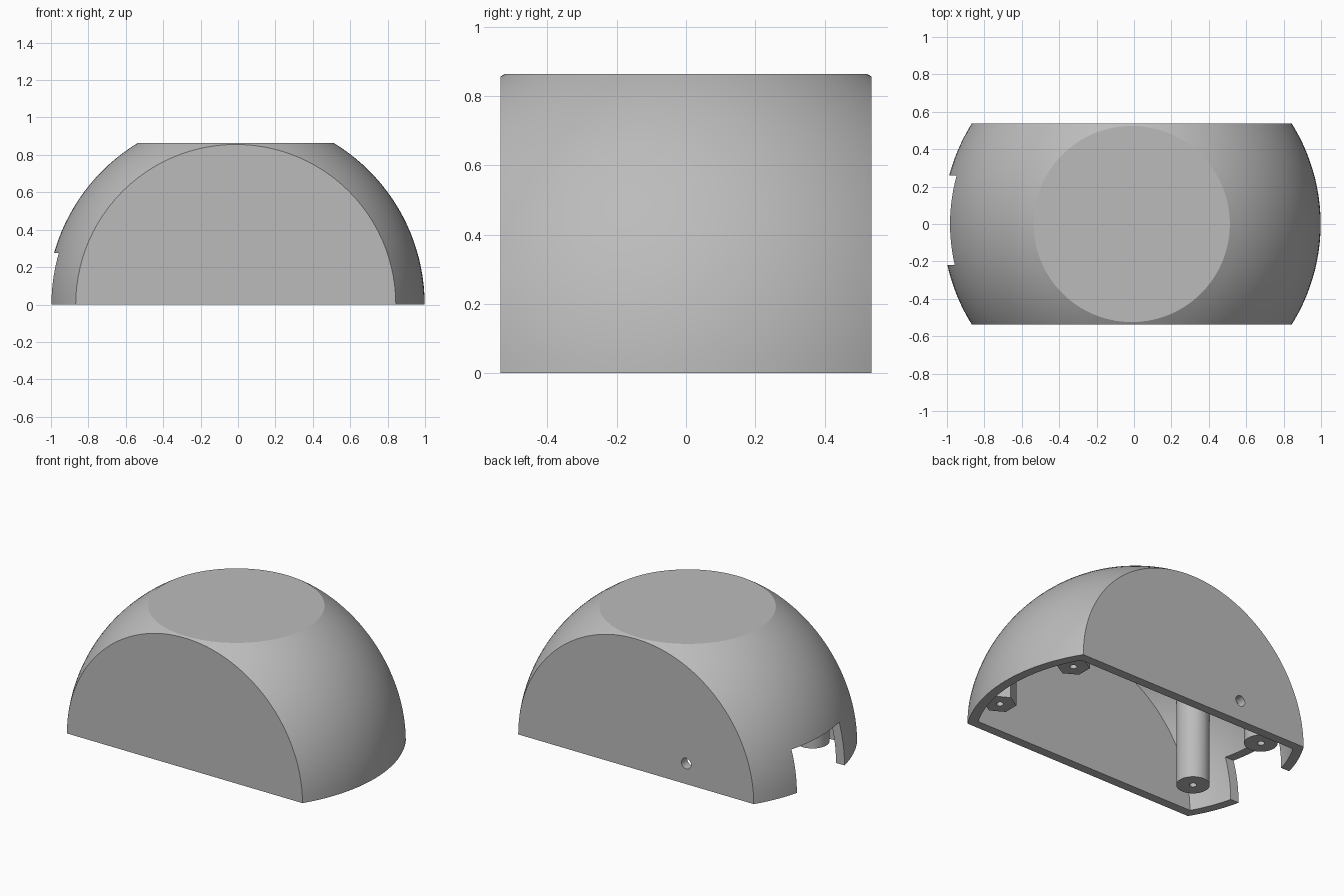
import bpy
from mathutils import Vector

if "Cube" in bpy.data.objects:
    bpy.data.objects.remove(bpy.data.objects["Cube"])

CX = -0.012          # dome centre along x
R, WALL = 1.01, 0.06
HALF_Y, TOP = 0.536, 0.863

grey = bpy.data.materials.new("plain grey")
grey.use_nodes = True
colour = (0.5, 0.5, 0.5, 1)
grey.diffuse_color = colour
grey.node_tree.nodes["Principled BSDF"].inputs["Base Color"].default_value = colour


def finish(name):
    ob = bpy.context.object
    ob.name = name
    ob.data.materials.append(grey)
    return ob


def box(name, low, high):
    low, high = Vector(low), Vector(high)
    bpy.ops.mesh.primitive_cube_add(size=1, location=(low + high) / 2)
    ob = finish(name)
    ob.scale = high - low
    return ob


def cylinder(name, radius, depth, location, sides=32, rotation=(0, 0, 0)):
    bpy.ops.mesh.primitive_cylinder_add(vertices=sides, radius=radius, depth=depth,
                                        location=location, rotation=rotation)
    return finish(name)


def combine(ob, tool, operation):
    mod = ob.modifiers.new(operation, 'BOOLEAN')
    mod.operation, mod.object, mod.solver = operation, tool, 'EXACT'
    bpy.context.view_layer.objects.active = ob
    bpy.ops.object.modifier_apply(modifier=mod.name)
    bpy.data.objects.remove(tool)


def cut_dome(name, inset, floor):
    """Sphere sliced flat at the front, back, top and bottom."""
    bpy.ops.mesh.primitive_uv_sphere_add(segments=128, ring_count=64,
                                         radius=R - inset, location=(CX, 0, 0))
    ob = finish(name)
    y = HALF_Y - inset
    combine(ob, box("slice", (-2, -y, floor), (2, y, TOP - inset)), 'INTERSECT')
    return ob


def smooth(ob):
    bpy.ops.object.select_all(action='DESELECT')
    ob.select_set(True)
    bpy.context.view_layer.objects.active = ob
    bpy.ops.object.shade_smooth_by_angle(angle=0.4)


# Hollow dome, open underneath
shell = cut_dome("dome_shell", 0, 0)
combine(shell, cut_dome("cavity", WALL, -0.2), 'DIFFERENCE')

# Opening on the right side and cable hole in the back wall
combine(shell, box("side_opening", (-1.3, -0.22, -0.1), (-0.7, 0.26, 0.275)), 'DIFFERENCE')
combine(shell, cylinder("cable_hole", 0.035, 0.3, (-0.377, HALF_Y, 0.135),
                        rotation=(1.5708, 0, 0)), 'DIFFERENCE')
smooth(shell)

# Screw posts reaching up to the inside of the dome
posts = [("right_front_post", -0.71, -0.3, 32), ("right_back_post", -0.70, 0.34, 32),
         ("left_front_post", 0.79, -0.3, 6), ("left_back_post", 0.74, 0.32, 6)]
for name, x, y, sides in posts:
    post = cylinder(name, 0.1, 1, (x, y, 0.55), sides)
    combine(post, cut_dome("limit", WALL * 0.7, 0), 'INTERSECT')
    combine(post, cylinder("screw_hole", 0.022, 0.3, (x, y, 0.1), 16), 'DIFFERENCE')
    smooth(post)
